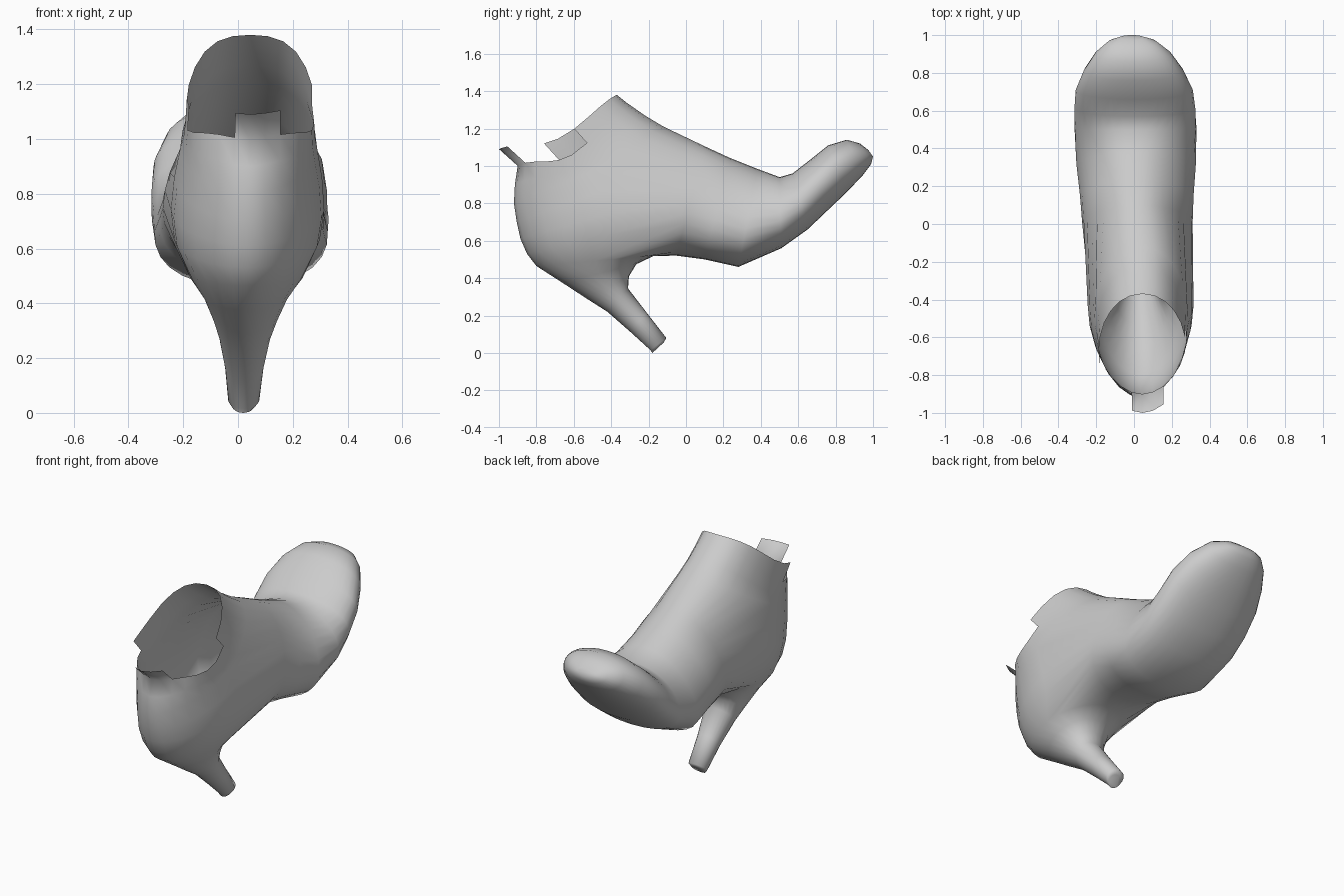
import bpy, bmesh, math

if "Cube" in bpy.data.objects:
    bpy.data.objects.remove(bpy.data.objects["Cube"])

FOOT_N, LEG_N = 32, 24  # points round the foot and the leg sections
HOLE = 3                # leg row where the foot joins; it spans four rows


def ring(n, ty, tz, by, bz, w, pinch, cx, e_top, e_low, sag=0.0):
    """Rounded section between two opposite points of the side profile."""
    pts = []
    for i in range(n):
        a = 2 * math.pi * i / n
        e = e_top if math.sin(a) > 0 else e_low
        c = math.copysign(abs(math.cos(a)) ** e, math.cos(a))
        s = math.copysign(abs(math.sin(a)) ** e, math.sin(a))
        t = (1 + s) / 2
        x = cx + w * c * (1 - pinch * s)
        z = bz + (tz - bz) * t - sag * (1 - s * s) ** 2
        pts.append((x, by + (ty - by) * t, z))
    return pts


def skin(bm, a, b, keep=lambda deg: True):
    """Quads between two closed rows of vertices."""
    n = len(a)
    for i in range(n):
        if keep((i + 0.5) * 360 / n):
            j = (i + 1) % n
            bm.faces.new((a[i], a[j], b[j], b[i]))


# Foot, toe to instep: top y, z, bottom y, z, half width, pinch
foot = [
    (0.975, 1.085, 1.00, 1.05, 0.06, 0),
    (0.93, 1.12, 0.99, 1.01, 0.13, 0),
    (0.86, 1.14, 0.945, 0.95, 0.20, 0),
    (0.76, 1.11, 0.86, 0.86, 0.265, 0),
    (0.66, 1.03, 0.76, 0.765, 0.31, 0),
    (0.57, 0.96, 0.65, 0.66, 0.32, 0.05),
    (0.50, 0.94, 0.51, 0.56, 0.318, 0.15),
    (0.38, 0.985, 0.28, 0.46, 0.305, 0.25),
    (0.23, 1.045, 0.10, 0.50, 0.29, 0.25),
    (0.10, 1.105, -0.05, 0.52, 0.285, 0.2),
]
# Leg, collar to heel tip: front y, z, back y, z, half width, sag
leg = [
    (-0.37, 1.38, -1.0, 1.09, 0.232, 0.09),
    (-0.32, 1.34, -0.90, 1.00, 0.235, 0.11),
    (-0.22, 1.27, -0.915, 0.90, 0.24, 0.08),
    (-0.12, 1.21, -0.92, 0.80, 0.25, 0.04),
    (-0.03, 1.02, -0.905, 0.70, 0.27, 0),
    (0.02, 0.87, -0.885, 0.61, 0.28, 0),
    (0.00, 0.73, -0.85, 0.53, 0.265, 0),
    (-0.17, 0.52, -0.80, 0.465, 0.205, 0),
    (-0.265, 0.475, -0.66, 0.375, 0.155, 0),
    (-0.305, 0.41, -0.53, 0.29, 0.12, 0),
    (-0.31, 0.345, -0.42, 0.22, 0.095, 0),
    (-0.21, 0.215, -0.30, 0.115, 0.07, 0),
    (-0.105, 0.08, -0.19, 0.015, 0.057, 0),
    (-0.12, 0.055, -0.18, 0.0, 0.042, 0),
]

bm = bmesh.new()
foot_rows = []
for i, f in enumerate(foot):
    t = i / (len(foot) - 1)
    pts = ring(FOOT_N, *f, -0.012 + 0.03 * t, 0.92, 0.92)
    foot_rows.append([bm.verts.new(p) for p in pts])
leg_rows = []
for i, (ty, tz, by, bz, w, sag) in enumerate(leg):
    pts = ring(LEG_N, ty, tz, by, bz, w, 0, 0.045 - 0.002 * i, 0.95, 1.07, sag)
    leg_rows.append([bm.verts.new(p) for p in pts])

# Foot surface and closed toe
for a, b in zip(foot_rows, foot_rows[1:]):
    skin(bm, a, b)
bm.faces.new(foot_rows[0])

# Leg and heel; collar keeps a front band and a rear pull tab
for r, (a, b) in enumerate(zip(leg_rows, leg_rows[1:])):
    if r == 0:
        skin(bm, a, b, lambda d: 20 < d < 190 or 255 < d < 300)
    elif HOLE <= r < HOLE + 4:
        skin(bm, a, b, lambda d: d > 180)
    else:
        skin(bm, a, b)
bm.faces.new(leg_rows[-1])

# Join the foot to the opening in the front of the leg
h = LEG_N // 2
L = leg_rows[HOLE:HOLE + 5]
loop = [L[2][0], L[1][0]] + L[0][:h + 1] + [L[k][h] for k in (1, 2, 3)]
loop += L[4][h::-1] + [L[3][0]]
skin(bm, foot_rows[-1], loop)

# Clean up and shade
bmesh.ops.delete(bm, geom=[v for v in bm.verts if not v.link_faces], context='VERTS')
bmesh.ops.recalc_face_normals(bm, faces=bm.faces)
me = bpy.data.meshes.new("ankle_boot")
bm.to_mesh(me)
bm.free()
boot = bpy.data.objects.new("ankle_boot", me)
bpy.context.collection.objects.link(boot)
bpy.context.view_layer.objects.active = boot
boot.select_set(True)
bpy.ops.object.shade_smooth_by_angle(angle=math.radians(75))
